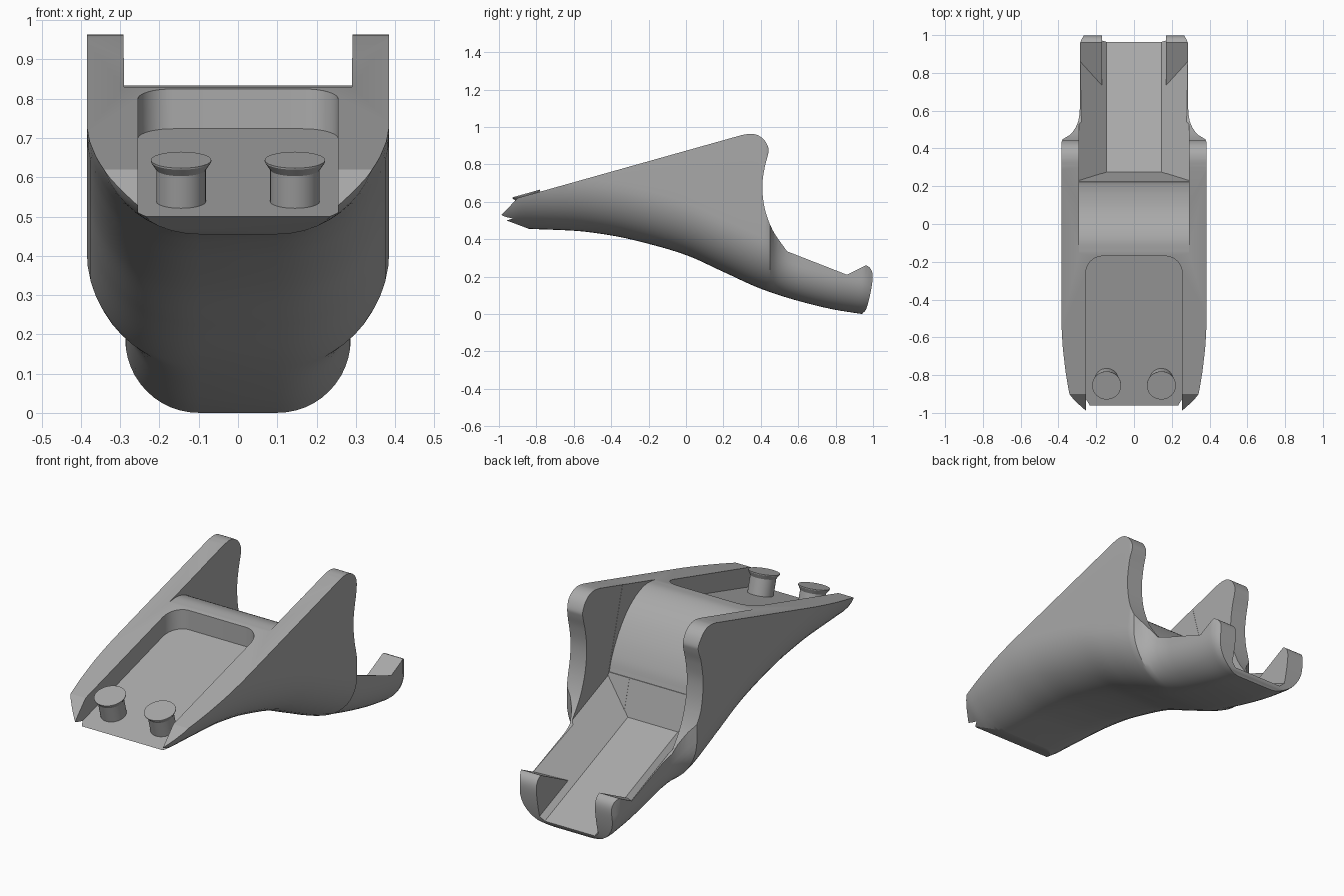
import bpy, bmesh, math
from mathutils import Vector

if "Cube" in bpy.data.objects:
    bpy.data.objects.remove(bpy.data.objects["Cube"])

grey = bpy.data.materials.new("plain grey")
grey.use_nodes = True
GREY = (0.4, 0.4, 0.4, 1)
grey.diffuse_color = GREY
grey.node_tree.nodes["Principled BSDF"].inputs["Base Color"].default_value = GREY


def loft(name, rings):
    """Skin a list of equal closed rings and cap both ends."""
    bm = bmesh.new()
    loops = [[bm.verts.new(p) for p in ring] for ring in rings]
    n = len(loops[0])
    for a, b in zip(loops, loops[1:]):
        for i in range(n):
            j = (i + 1) % n
            bm.faces.new((a[i], a[j], b[j], b[i]))
    bm.faces.new(loops[0][::-1])
    bm.faces.new(loops[-1])
    bmesh.ops.recalc_face_normals(bm, faces=bm.faces)
    mesh = bpy.data.meshes.new(name)
    bm.to_mesh(mesh)
    bm.free()
    mesh.materials.append(grey)
    ob = bpy.data.objects.new(name, mesh)
    bpy.context.collection.objects.link(ob)
    return ob


def side_prism(name, outline, half):
    return loft(name, [[(x, y, z) for y, z in outline] for x in (-half, half)])


def activate(ob):
    bpy.ops.object.select_all(action='DESELECT')
    ob.select_set(True)
    bpy.context.view_layer.objects.active = ob


def boolean(ob, cutter, operation='DIFFERENCE'):
    cutter.hide_render = True
    mod = ob.modifiers.new("cut", 'BOOLEAN')
    mod.operation, mod.solver, mod.object = operation, 'EXACT', cutter
    activate(ob)
    bpy.ops.object.modifier_apply(modifier=mod.name)
    bpy.data.objects.remove(cutter)


def smooth_path(pts, n=5):
    """Catmull-Rom curve through the points."""
    p = [Vector(q) for q in pts]
    p = [2 * p[0] - p[1]] + p + [2 * p[-1] - p[-2]]
    out = []
    for a, b, c, d in zip(p, p[1:], p[2:], p[3:]):
        for k in range(n):
            t = k / n
            out.append(tuple(b + (c - a) * t / 2 + (a - 2.5 * b + 2 * c - d / 2) * t ** 2
                             + (1.5 * (b - c) + (d - a) / 2) * t ** 3))
    return out + [tuple(pts[-1])]


def sample(keys, y):
    """Monotone cubic interpolation of (y, value) keys."""
    if y <= keys[0][0]:
        return keys[0][1]
    if y >= keys[-1][0]:
        return keys[-1][1]
    sec = [(b[1] - a[1]) / (b[0] - a[0]) for a, b in zip(keys, keys[1:])]
    mean = [2 * a * b / (a + b) if a * b > 0 else 0 for a, b in zip(sec, sec[1:])]
    tan = [sec[0]] + mean + [sec[-1]]
    i = max(k for k in range(len(keys) - 1) if keys[k][0] <= y)
    (y0, v0), (y1, v1) = keys[i], keys[i + 1]
    h = y1 - y0
    t = (y - y0) / h
    return (v0 * (1 + 2 * t) * (1 - t) ** 2 + v1 * t * t * (3 - 2 * t)
            + h * tan[i] * t * (1 - t) ** 2 - h * tan[i + 1] * t * t * (1 - t))


# Body: U-shaped sections along y, rounded underneath
width = [(-1, .29), (-.95, .33), (-.9, .36), (-.75, .374), (-.6, .382), (-.45, .385),
         (.44, .385), (.47, .342), (.51, .309), (.56, .292), (.61, .287), (.95, .287), (1, .265)]
bottom = [(-.84, .455), (-.6, .445), (-.4, .42), (-.2, .375), (0, .315), (.2, .225),
          (.4, .135), (.6, .07), (.8, .022), (.94, 0)]


def section(y):
    w, b = sample(width, y), sample(bottom, y)
    r = w - .1
    right = [(.1 + r * math.sin(a), b + r - r * math.cos(a))
             for a in (math.pi / 2 * k / 12 for k in range(13))] + [(w, 1.1)]
    return [(x, y, z) for x, z in right] + [(-x, y, z) for x, z in reversed(right)]


body = loft("bracket_body", [section(-1.02 + .0204 * k) for k in range(101)])

# Side outline: sloped top, rounded arm tips, neck and end hooks
outline = [(-.83, .4513), (-1, .515), (-.9, .62)]
outline += smooth_path([(.3, .957), (.345, .963), (.385, .955), (.42, .928), (.441, .885),
                        (.438, .85), (.42, .78), (.408, .68), (.422, .56), (.465, .445), (.54, .335)])
outline += smooth_path([(.86, .21), (.905, .248), (.945, .262), (.982, .248), (.998, .205),
                        (.988, .12), (.965, .03), (.945, .004), (.92, -.03)])
outline += [(.9, -.1), (-.83, -.1)]
boolean(body, side_prism("outline_cutter", outline, .6), 'INTERSECT')

# Saddle between the arms
saddle = smooth_path([(-.16, .829), (-.08, .833), (0, .805), (.08, .745),
                      (.15, .655), (.2, .56), (.222, .49)])
boolean(body, side_prism("saddle_cutter", saddle + [(.5, .49), (.5, 1.2), (-.16, 1.2)], .29))


# Rear channel: flat floor, sloped sides, ending in ramps at the hooks
def floor(y):
    return .31 - .41 * (y - .275)


def channel_ring(pts, end):
    ring = []
    for x, h in pts:
        y = end(h)
        ring.append((x, y, floor(y) + h))
    return ring


def near_wall(h):
    return .275 - .311 * h


def ramp(h):
    return (.643 + h) / .91


slot = [(.145, 0), (.17, .025), (.17, .8), (-.17, .8), (-.17, .025), (-.145, 0)]
boolean(body, loft("slot_cutter", [channel_ring(slot, near_wall),
                                   channel_ring(slot, lambda h: 1.2)]))
for s in (-1, 1):
    side = [(s * x, h) for x, h in
            ((.17, .025), (.291, .146), (.291, .8), (.1, .8), (.1, .025))]
    boolean(body, loft("channel_side_cutter", [channel_ring(side, lambda h: near_wall(h) + .001),
                                               channel_ring(side, ramp)]))

# Front pocket with rounded back corners
SLOPE = .283


def pocket_floor(y):
    return .5 + SLOPE * (y + .96)


corner = [(.165 + .09 * math.cos(a), -.26 + .09 * math.sin(a))
          for a in (math.pi / 2 * k / 10 for k in range(11))]
half = [(.255, -1.15)] + corner
plan = half + [(-x, y) for x, y in reversed(half)]
boolean(body, loft("pocket_cutter", [[(x, y, pocket_floor(y) + h) for x, y in plan]
                                     for h in (0, .5)]))
activate(body)
bpy.ops.object.shade_smooth_by_angle(angle=math.radians(25))

# Flared pegs standing square to the pocket floor
tilt = math.atan(SLOPE)
for label, x in (("left", .145), ("right", -.145)):
    rings = []
    for r, z in ((.063, -.01), (.063, .085), (.077, .106), (.077, .11)):
        rings.append([(r * math.cos(a), r * math.sin(a), z)
                      for a in (math.tau * k / 32 for k in range(32))])
    peg = loft(label + "_peg", rings)
    peg.location = (x, -.825, pocket_floor(-.825))
    peg.rotation_euler.x = tilt
    activate(peg)
    bpy.ops.object.shade_smooth_by_angle(angle=math.radians(25))
